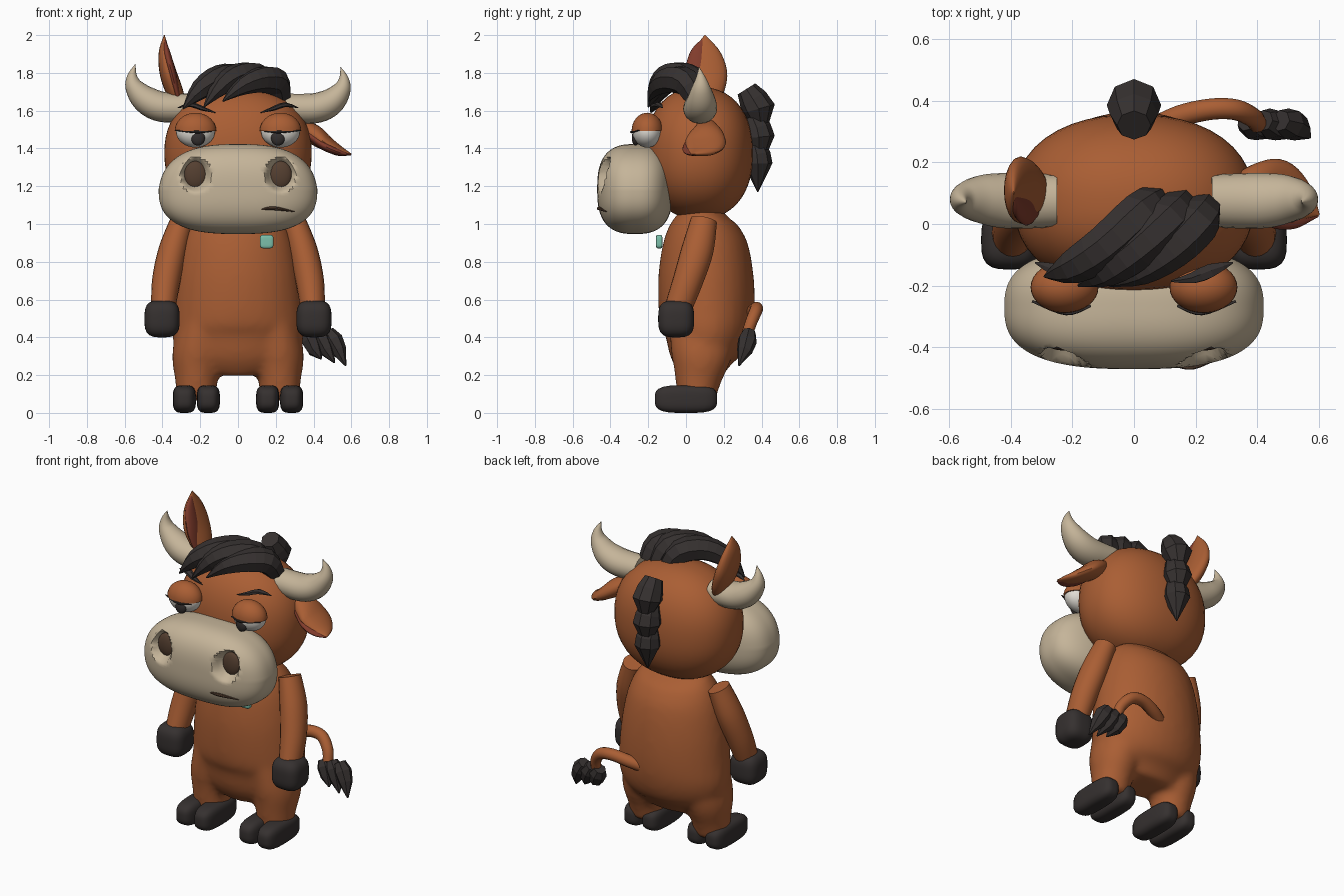
import bpy, bmesh
from math import pi, cos, sin, radians, sqrt
from mathutils import Vector


def material(name, r, g, b):
    m = bpy.data.materials.new(name)
    m.diffuse_color = (r, g, b, 1)
    return m


HIDE = material("hide", 0.40, 0.112, 0.034)
TAN = material("tan", 0.56, 0.46, 0.32)
DARK = material("dark", 0.036, 0.03, 0.029)
BROWN = material("brown", 0.09, 0.05, 0.03)
INNER = material("inner_ear", 0.22, 0.045, 0.025)
WHITE = material("eye_white", 0.75, 0.72, 0.66)
TEAL = material("teal", 0.2, 0.52, 0.4)
X, Y, Z = Vector((1, 0, 0)), Vector((0, 1, 0)), Vector((0, 0, 1))


def finish(name, bm, mat, smooth=True):
    bmesh.ops.recalc_face_normals(bm, faces=bm.faces)
    me = bpy.data.meshes.new(name)
    bm.to_mesh(me)
    bm.free()
    me.materials.append(mat)
    for p in me.polygons:
        p.use_smooth = smooth
    if smooth:
        me.set_sharp_from_angle(angle=radians(42))
    ob = bpy.data.objects.new(name, me)
    bpy.context.collection.objects.link(ob)
    return ob


def blob(name, c, r, mat, n=2.0, segs=32, shape=None):
    """Superellipsoid: n=2 is an ellipsoid, larger n is boxier."""
    bm = bmesh.new()
    bmesh.ops.create_uvsphere(bm, u_segments=segs, v_segments=segs // 2 + 2, radius=1)
    for v in bm.verts:
        p = v.co / sum(abs(a) ** n for a in v.co) ** (1 / n)
        if shape:
            p = shape(p)
        v.co = Vector([c[i] + p[i] * r[i] for i in range(3)])
    return finish(name, bm, mat)


def spline(pts, sub):
    """Catmull-Rom through points of any dimension."""
    out = []
    for i in range(len(pts) - 1):
        p0, p1, p2, p3 = (pts[max(i - 1, 0)], pts[i], pts[i + 1], pts[min(i + 2, len(pts) - 1)])
        for k in range(sub):
            t = k / sub
            out.append([0.5 * (2 * b + (c - a) * t + (2 * a - 5 * b + 4 * c - d) * t * t
                               + (3 * b - a - 3 * c + d) * t ** 3)
                        for a, b, c, d in zip(p0, p1, p2, p3)])
    return out + [list(pts[-1])]


def loft(name, pts, mat, ref=Y, sides=20, sub=5, smooth=True):
    """Tube through (x, y, z, width, depth); depth is measured along ref."""
    pts = spline([p if len(p) == 5 else (*p, p[3]) for p in pts], sub)
    bm, rings = bmesh.new(), []
    for i, p in enumerate(pts):
        t = (Vector(pts[min(i + 1, len(pts) - 1)][:3]) - Vector(pts[max(i - 1, 0)][:3])).normalized()
        v = (ref - t * ref.dot(t)).normalized()
        u = t.cross(v)
        a, b = max(p[3], 0.002), max(p[4], 0.002)
        rings.append([bm.verts.new(Vector(p[:3]) + u * a * cos(2 * pi * k / sides)
                                   + v * b * sin(2 * pi * k / sides)) for k in range(sides)])
    for r0, r1 in zip(rings, rings[1:]):
        for k in range(sides):
            j = (k + 1) % sides
            bm.faces.new((r0[k], r0[j], r1[j], r1[k]))
    bm.faces.new(rings[0])
    bm.faces.new(rings[-1])
    return finish(name, bm, mat, smooth)


def flip(pts, s):
    return [(p[0] * s, *p[1:]) for p in pts]


# Body: torso and legs fused into one smooth skin
torso = loft("body", [(0, .14, 1.09, .12, .08), (0, .12, 1.04, .22, .15), (0, .105, .93, .285, .215),
                      (0, .105, .75, .325, .25), (0, .11, .55, .345, .255), (0, .11, .42, .35, .235),
                      (0, .09, .3, .31, .18), (0, .09, .2, .2, .11)], HIDE, sides=32)
legs = [loft("leg", flip([(.19, .09, .45, .13, .18), (.215, .08, .3, .135, .16),
                          (.22, .065, .18, .115, .125), (.22, .055, .07, .105, .1)], s), HIDE)
        for s in (-1, 1)]
bm = bmesh.new()
for ob in [torso] + legs:
    bm.from_mesh(ob.data)
for ob in [torso] + legs:
    bpy.data.objects.remove(ob)
body = finish("body", bm, HIDE)
rm = body.modifiers.new("fuse", 'REMESH')
rm.mode, rm.voxel_size, rm.use_smooth_shade = 'VOXEL', 0.018, True
sm = body.modifiers.new("soften", 'SMOOTH')
sm.factor, sm.iterations = 0.5, 12

# Head
blob("head", (0, .07, 1.375), (.39, .285, .35), HIDE, n=2.25, segs=48)


# Muzzle with pressed-in nostrils
def muzzle_shape(p):
    p.x *= 1 - 0.10 * max(p.z, 0)
    x, z = abs(p.x * .42) - .225, p.z * .235 - .075
    d = sqrt((x / .078) ** 2 + (z / .092) ** 2)
    if p.y < 0 and d < 1:
        p.y += .42 * min(1, (1 - d) * 2.2)
    return p


blob("muzzle", (0, -.27, 1.185), (.42, .2, .238), TAN, n=2.7, segs=128, shape=muzzle_shape)
loft("mouth", [(.11, -.45, 1.075, .002), (.19, -.462, 1.083, .01), (.3, -.42, 1.065, .002)], BROWN, sides=8)

for s, side in ((-1, "left"), (1, "right")):
    blob(side + "_nostril", (.225 * s, -.385, 1.26), (.06, .025, .073), BROWN)

    # Eyes with half-closed lids, lashes and brows
    blob(side + "_eye", (.225 * s, -.205, 1.49), (.103, .078, .085), WHITE)
    blob(side + "_pupil", (.212 * s, -.267, 1.457), (.037, .02, .042), DARK, segs=20)
    blob(side + "_eyelid", (.225 * s, -.205, 1.493), (.11, .083, .096), HIDE,
         shape=lambda p: Vector((p.x, p.y, max(p.z, 0))))
    loft(side + "_lash", flip([(.14, -.265, 1.49, .002, .004), (.22, -.288, 1.487, .007, .008),
                               (.33, -.25, 1.495, .002, .004)], s), DARK, sides=8)
    loft(side + "_brow", flip([(.12, -.185, 1.59, .002, .003), (.19, -.175, 1.612, .012, .02),
                               (.25, -.15, 1.632, .013, .025), (.32, -.125, 1.615, .002, .003)], s),
         DARK, sides=6, sub=2, smooth=False)

    # Horns, slightly uneven
    dz = 0 if s > 0 else .015
    loft(side + "_horn", flip([(.25, .075, 1.615, .075, .085), (.4, .075, 1.612 + dz / 2, .08, .09),
                               (.49, .08, 1.645 + dz, .073, .08), (.548, .08, 1.71 + dz, .05, .055),
                               (.56, .078, 1.77 + dz, .026, .028), (.543, .07, 1.83 + dz, .001, .001)], s), TAN)

    # Arms, mitts and cloven feet
    loft(side + "_arm", flip([(.295, .095, 1.02, .062, .07), (.345, .06, .86, .076, .085),
                              (.38, .01, .7, .075, .08), (.395, -.04, .56, .065, .072)], s), HIDE)
    blob(side + "_hand", (.402 * s, -.052, .498), (.093, .095, .098), DARK, n=3.3)
    for x in (.157, .284):
        blob(side + "_toe", (x * s, 0, .073), (.061, .165, .073), DARK, n=3.5)

# Ears: one raised, one drooping, each with a darker inner face
loft("raised_ear", [(-.30, .1, 1.62, .03, .05), (-.335, .11, 1.7, .045, .09), (-.37, .11, 1.8, .045, .108),
                    (-.39, .105, 1.91, .03, .075), (-.39, .1, 2.0, .002, .002)], HIDE)
loft("raised_ear_inner", [(-.315, .05, 1.66, .012, .025), (-.345, .055, 1.78, .022, .06),
                          (-.376, .065, 1.9, .02, .045), (-.389, .095, 1.985, .002, .002)], INNER)
loft("drooping_ear", [(.33, .11, 1.52, .04, .05), (.4, .11, 1.475, .052, .09), (.47, .1, 1.425, .04, .108),
                      (.54, .065, 1.385, .025, .07), (.6, .03, 1.37, .002, .002)], HIDE)
loft("drooping_ear_inner", [(.37, .06, 1.475, .02, .03), (.46, .045, 1.412, .024, .06),
                            (.54, .038, 1.378, .016, .05), (.598, .025, 1.366, .002, .002)], INNER)

# Forelock: overlapping swept strands
for k, pts in enumerate((
        [(.07, .07, 1.67, .06), (.02, .03, 1.765, .075), (-.09, -.07, 1.775, .072), (-.2, -.14, 1.71, .055), (-.29, -.17, 1.61, .004)],
        [(.15, .06, 1.67, .06), (.11, .01, 1.77, .075), (.01, -.08, 1.785, .07), (-.09, -.15, 1.73, .055), (-.18, -.2, 1.62, .004)],
        [(.23, .05, 1.665, .055), (.2, 0, 1.75, .075), (.12, -.08, 1.765, .07), (.02, -.15, 1.73, .05), (-.08, -.2, 1.65, .004)])):
    loft(f"forelock_{k + 1}", pts, DARK, ref=Z + X * .4, sides=7, sub=3, smooth=False)

# Mane: three stacked tufts down the back of the head
for k, pts in enumerate((
        [(0, .32, 1.715, .055), (0, .355, 1.66, .078), (0, .385, 1.61, .088), (0, .4, 1.5, .03)],
        [(0, .35, 1.57, .05), (0, .375, 1.51, .075), (0, .385, 1.46, .085), (0, .39, 1.35, .03)],
        [(0, .36, 1.43, .05), (0, .375, 1.37, .072), (0, .38, 1.32, .078), (0, .38, 1.17, .003)])):
    loft(f"mane_{k + 1}", pts, DARK, sides=8, sub=1, smooth=False)

# Tail with a jagged tuft
loft("tail", [(.06, .31, .5, .035), (.15, .35, .53, .036), (.25, .372, .553, .035), (.33, .37, .54, .034),
              (.385, .345, .48, .032), (.4, .325, .42, .03)], HIDE, ref=Vector((.2, .3, 1)), sides=14)
for k, (x, z) in enumerate(((.44, .285), (.51, .265), (.57, .25))):
    loft(f"tail_tuft_{k + 1}", [(.365 + .055 * k, .335, .42 + .005 * k, .035), (.385 + .06 * k, .325, .385, .052),
                                (.41 + .062 * k, .31, .33, .042), (x, .28, z, .004)],
         DARK, sides=7, sub=1, smooth=False)

# Chest badge
blob("badge", (.152, -.142, .907), (.036, .017, .036), TEAL, n=5)
